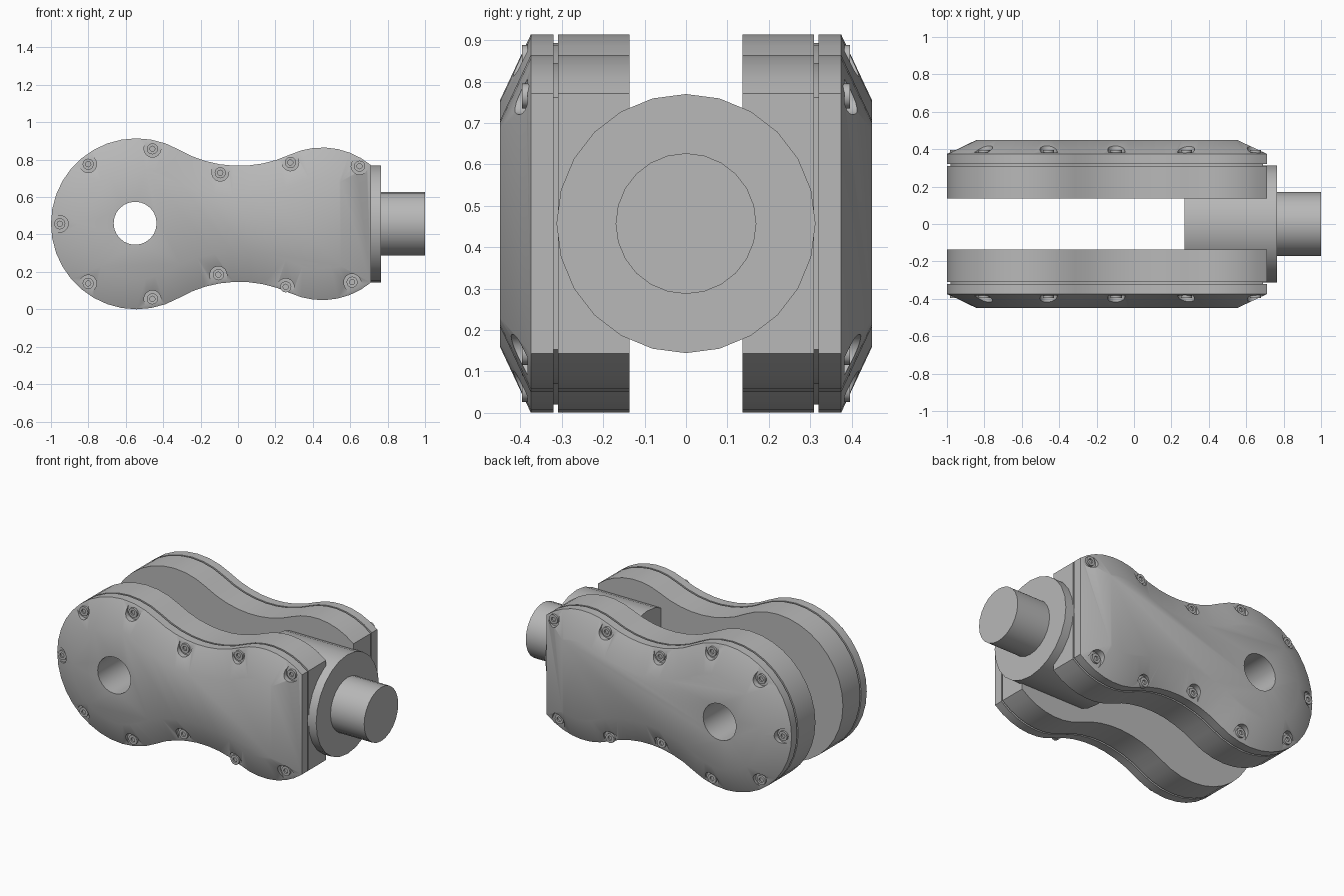
import bpy
import bmesh
from math import sin, cos, pi, atan2, acos, sqrt, radians
from mathutils import Vector

cube = bpy.data.objects.get("Cube")
if cube:
    bpy.data.objects.remove(cube, do_unlink=True)

grey = bpy.data.materials.new("machined grey")
grey.use_nodes = True
COLOUR = (0.48, 0.48, 0.48, 1)
grey.diffuse_color = COLOUR
grey.node_tree.nodes["Principled BSDF"].inputs["Base Color"].default_value = COLOUR

MID = 0.457                       # height of the centre line
BIG_X, BIG_R = -0.543, 0.457      # round rear lobe
SMALL_X, SMALL_R = 0.45, 0.408    # front lobe
WAIST_X, WAIST_Z, WAIST_R = 0.006, 0.955, 0.645
END_X = 0.71                      # flat front end


def loft(bm, rings):
    """Bridge equal rings of points in order and cap both ends."""
    loops = [[bm.verts.new(p) for p in ring] for ring in rings]
    n = len(loops[0])
    for a, b in zip(loops, loops[1:]):
        for i in range(n):
            j = (i + 1) % n
            bm.faces.new((a[i], a[j], b[j], b[i]))
    bm.faces.new(loops[0])
    bm.faces.new(loops[-1])


def finish(name, bm):
    bmesh.ops.remove_doubles(bm, verts=bm.verts, dist=1e-5)
    bmesh.ops.recalc_face_normals(bm, faces=bm.faces)
    mesh = bpy.data.meshes.new(name)
    bm.to_mesh(mesh)
    bm.free()
    mesh.materials.append(grey)
    ob = bpy.data.objects.new(name, mesh)
    bpy.context.collection.objects.link(ob)
    return ob


def smooth(ob):
    ob.data.shade_smooth()
    ob.data.set_sharp_from_angle(angle=radians(32))


def cut(ob, cutters):
    for c in cutters:
        mod = ob.modifiers.new("cut", 'BOOLEAN')
        mod.operation = 'DIFFERENCE'
        mod.solver = 'EXACT'
        mod.object = c
    bpy.context.view_layer.update()
    deps = bpy.context.evaluated_depsgraph_get()
    mesh = bpy.data.meshes.new_from_object(ob.evaluated_get(deps))
    ob.modifiers.clear()
    ob.data = mesh


def arc(cx, cz, r, a, b, n):
    steps = [a + (b - a) * i / n for i in range(n + 1)]
    return [(cx + r * cos(t), cz + r * sin(t)) for t in steps]


def outline(y, inset):
    """Two-lobed outline with a narrow waist, offset inwards."""
    a1 = atan2(WAIST_Z, WAIST_X - BIG_X)
    a2 = atan2(WAIST_Z, WAIST_X - SMALL_X)
    a3 = acos((END_X - SMALL_X) / SMALL_R)
    top = arc(BIG_X, 0, BIG_R - inset, pi, a1, 12)
    top += arc(WAIST_X, WAIST_Z, WAIST_R + inset, a1 + pi, a2 + pi, 8)[1:]
    top += arc(SMALL_X, 0, SMALL_R - inset, a2, a3, 7)[1:]
    end = END_X - inset
    corner = (end, sqrt((SMALL_R - inset) ** 2 - (end - SMALL_X) ** 2))
    top = [corner if x > end - 1e-6 else (x, z) for x, z in top]
    pts = top + [(x, -z) for x, z in reversed(top[1:])]
    return [Vector((x, y, MID + z)) for x, z in pts]


def disc(centre, r, axis, n=24):
    out = []
    for i in range(n):
        u, v = r * sin(2 * pi * i / n), r * cos(2 * pi * i / n)
        out.append(Vector(centre) + Vector((0, u, v) if axis == 'x' else (u, 0, v)))
    return out


def slot(x, z, degrees, y):
    """U shape, round at the inner end and open outwards."""
    t = radians(degrees)
    r = 0.045
    pts = arc(x, z, r, t + pi / 2, t + 3 * pi / 2, 10)
    reach = 0.11
    for px, pz in (pts[-1], pts[0]):
        pts.append((px + reach * cos(t), pz + reach * sin(t)))
    return [Vector((px, y, pz)) for px, pz in pts]


# Bolt places: x, z and the outward direction in degrees
BOLTS = [(BIG_X + 0.41 * cos(radians(a)), MID + 0.41 * sin(radians(a)), a)
         for a in (78, 129, 180, 231, 282)]
BOLTS += [(-0.095, 0.73, 85), (0.28, 0.785, 108), (0.65, 0.765, 58),
          (0.61, 0.145, 297), (0.255, 0.12, 250), (-0.105, 0.185, 275)]
FLOOR = 0.383

# Cutter for the pivot bore through both arms
bm = bmesh.new()
loft(bm, [disc((-0.55, y, 0.46), 0.115, 'y') for y in (-0.6, 0.6)])
bore = finish("bore_cutter", bm)

for side, label in ((-1, "front"), (1, "rear")):
    # Inner casing with the recessed gasket line
    bm = bmesh.new()
    loft(bm, [outline(side * y, d) for y, d in
              ((0.137, 0), (0.309, 0), (0.309, 0.02), (0.32, 0.02))])
    casing = finish(label + "_casing", bm)
    cut(casing, [bore])
    smooth(casing)

    # Bevelled cover with bolt pockets
    bm = bmesh.new()
    loft(bm, [outline(side * y, d) for y, d in
              ((0.32, 0), (0.375, 0), (0.45, 0.16))])
    cover = finish(label + "_cover", bm)
    bm = bmesh.new()
    for x, z, a in BOLTS:
        loft(bm, [slot(x, z, a, side * y) for y in (FLOOR, 0.55)])
    pockets = finish(label + "_pocket_cutter", bm)
    cut(cover, [bore, pockets])
    smooth(cover)
    bpy.data.objects.remove(pockets, do_unlink=True)

    # Socket-head bolts
    bm = bmesh.new()
    for x, z, a in BOLTS:
        loft(bm, [disc((x, side * y, z), r, 'y', 12) for y, r in
                  ((0.37, 0.03), (0.396, 0.03), (0.396, 0.014), (0.386, 0.014))])
    smooth(finish(label + "_bolts", bm))

bpy.data.objects.remove(bore, do_unlink=True)

# Round joint block between the arms, with its stub shaft
bm = bmesh.new()
loft(bm, [disc((x, 0, MID), r, 'x') for x, r in
          ((0.27, 0.313), (0.765, 0.313), (0.765, 0.17), (1.0, 0.17))])
smooth(finish("joint_block_and_shaft", bm))
